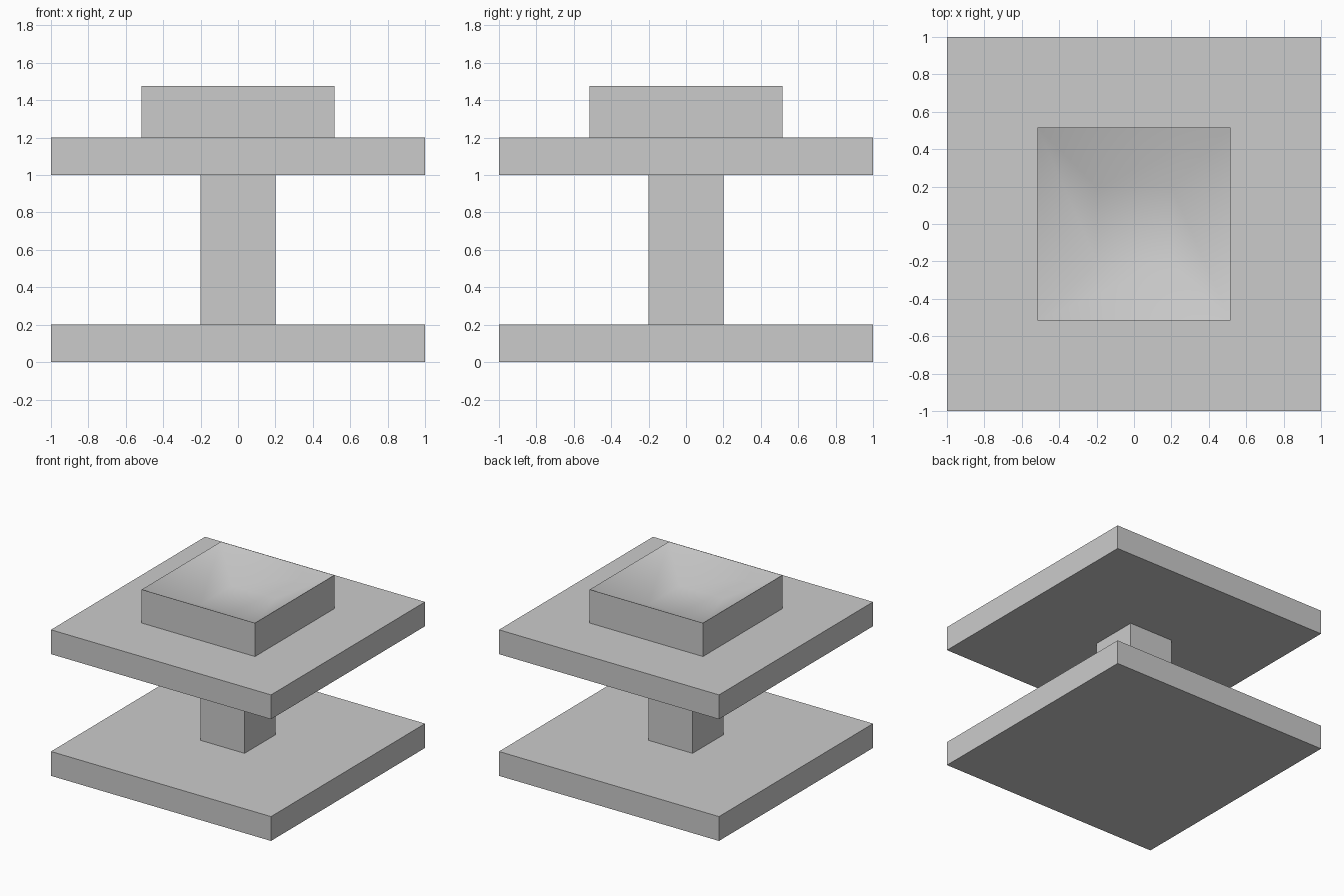
import bpy
import bmesh
from math import radians

# Remove the default object
cube = bpy.data.objects.get("Cube")
if cube:
    bpy.data.objects.remove(cube, do_unlink=True)

# Single plain grey
GREY = (0.6, 0.6, 0.6, 1.0)
grey = bpy.data.materials.new("plain grey")
grey.use_nodes = True
grey.diffuse_color = GREY
grey.node_tree.nodes["Principled BSDF"].inputs["Base Color"].default_value = GREY


def square_block(name, half, bottom, top, dish_half=0, dish_depth=0):
    """Square block, optionally with a sloped hollow in its top."""
    bm = bmesh.new()
    bmesh.ops.create_cube(bm, size=2)
    for v in bm.verts:
        v.co.x *= half
        v.co.y *= half
        v.co.z = top if v.co.z > 0 else bottom
    if dish_depth:
        bm.normal_update()
        lid = max(bm.faces, key=lambda f: f.normal.z)
        bmesh.ops.inset_region(bm, faces=[lid], thickness=half - dish_half,
                               depth=-dish_depth, use_even_offset=True)
    mesh = bpy.data.meshes.new(name)
    bm.to_mesh(mesh)
    bm.free()
    mesh.materials.append(grey)
    obj = bpy.data.objects.new(name, mesh)
    bpy.context.collection.objects.link(obj)
    return obj


# Base, post and upper slab
square_block("base_slab", 1.0, 0.0, 0.2)
square_block("post", 0.2, 0.2, 1.0)
square_block("upper_slab", 1.0, 1.0, 1.2)

# Square basin with a softly shaded hollow and crisp rim
basin = square_block("basin", 0.515, 1.2, 1.475, 0.2, 0.16)
bpy.ops.object.select_all(action='DESELECT')
basin.select_set(True)
bpy.context.view_layer.objects.active = basin
bpy.ops.object.shade_smooth_by_angle(angle=radians(50))
